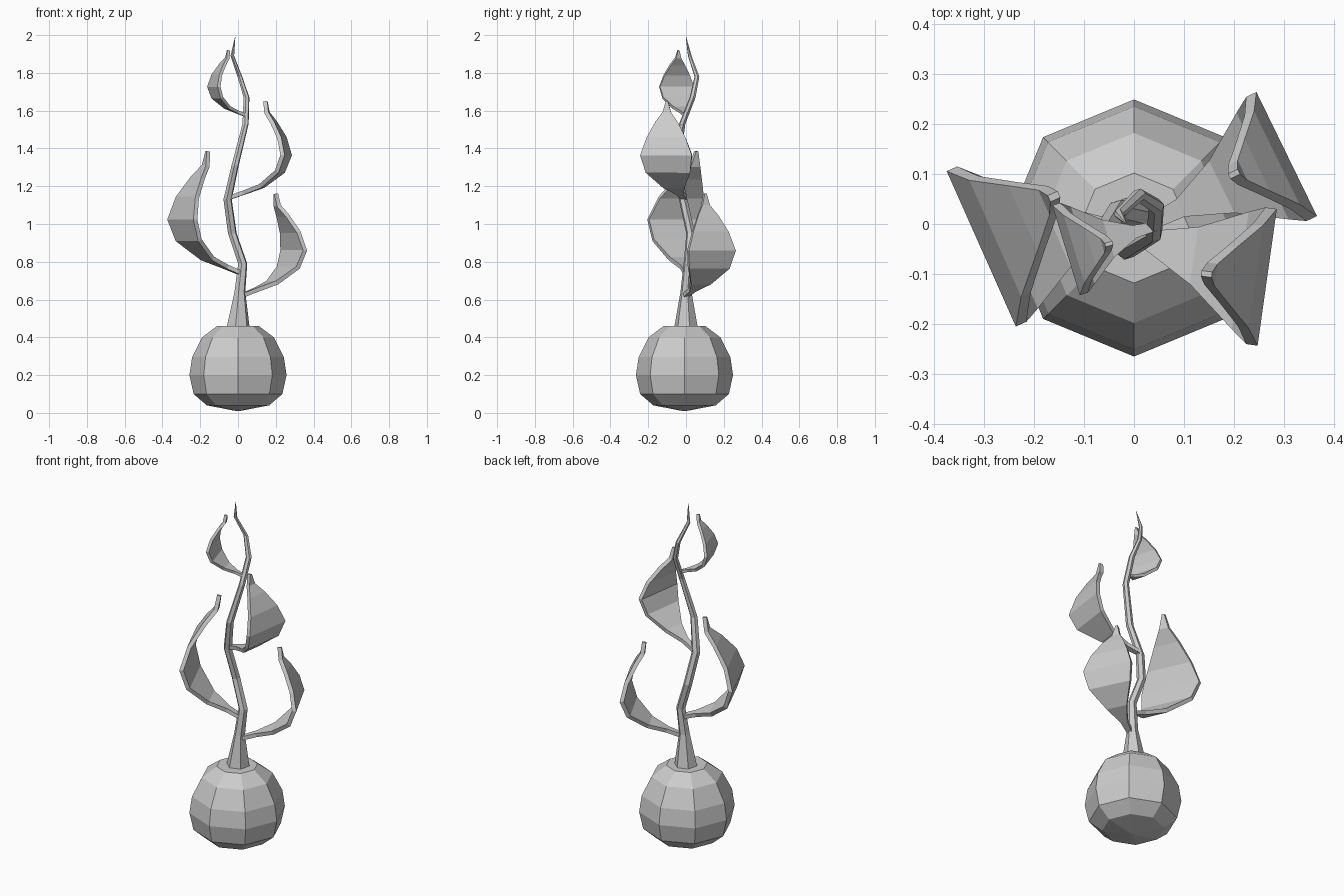
import bpy, bmesh, math
from mathutils import Vector

cube = bpy.data.objects.get("Cube")
if cube:
    bpy.data.objects.remove(cube, do_unlink=True)

grey = bpy.data.materials.new("plain_grey")
grey.use_nodes = True
grey.diffuse_color = (0.6, 0.6, 0.6, 1)
grey.node_tree.nodes["Principled BSDF"].inputs["Base Color"].default_value = (0.6, 0.6, 0.6, 1)


def finish(name, bm):
    bmesh.ops.remove_doubles(bm, verts=bm.verts, dist=0.0005)
    bmesh.ops.recalc_face_normals(bm, faces=bm.faces)
    mesh = bpy.data.meshes.new(name)
    bm.to_mesh(mesh)
    bm.free()
    mesh.materials.append(grey)
    obj = bpy.data.objects.new(name, mesh)
    bpy.context.collection.objects.link(obj)
    return obj


def loft(name, stations, sides, turn=0.0):
    """Skin horizontal rings given as (x, y, z, radius)."""
    bm = bmesh.new()
    rings = []
    for x, y, z, r in stations:
        angles = [turn + math.tau * i / sides for i in range(sides)]
        rings.append([bm.verts.new((x + r * math.cos(a), y + r * math.sin(a), z)) for a in angles])
    for low, high in zip(rings, rings[1:]):
        for i in range(sides):
            j = (i + 1) % sides
            bm.faces.new((low[i], low[j], high[j], high[i]))
    bm.faces.new(rings[0][::-1])
    bm.faces.new(rings[-1])
    return finish(name, bm)


# Faceted bulb
bulb = [(0.01, 0.01), (0.165, 0.04), (0.235, 0.1), (0.257, 0.2),
        (0.243, 0.295), (0.19, 0.4), (0.11, 0.46)]
loft("bulb", [(0, -0.008, z, r) for r, z in bulb], 8)

# Twisting stem with a flared foot
loft("stem", [
    (0, 0, 0.44, 0.066), (0.01, 0, 0.64, 0.03), (0.025, 0.012, 0.79, 0.025),
    (-0.03, 0.025, 0.95, 0.024), (-0.055, -0.015, 1.13, 0.023),
    (-0.015, -0.052, 1.31, 0.02), (0.04, -0.02, 1.53, 0.017),
    (0.045, 0.035, 1.67, 0.016), (0.01, 0.058, 1.78, 0.013),
    (-0.03, 0.02, 1.89, 0.01), (-0.015, 0, 1.99, 0.001)], 6, 0.3)

# Shared leaf outline: height, reach toward the belly, half width (all fractions)
LOWER = [(0, 0, 0.1), (0.05, 0.25, 0.14), (0.12, 0.57, 0.42), (0.27, 0.89, 0.86), (0.44, 1, 1)]
UPPER = [(0.62, 0.8, 0.75), (0.78, 0.4, 0.42), (0.88, 0.08, 0.16), (1, 0, 0.04)]


def leaf(name, base, belly, tip, half_width, across, thickness):
    """Curled leaf; across is the compass angle of its width in degrees."""
    base, tip = Vector(base), Vector(tip)
    a = math.radians(across)
    side = Vector((math.cos(a), math.sin(a), 0)) * half_width
    bm = bmesh.new()
    rows = []
    for anchor, part in ((base, LOWER), (tip, UPPER)):
        for height, reach, width in part:
            p = anchor.lerp(Vector((*belly, 0)), reach)
            p.z = base.z + (tip.z - base.z) * height
            rows.append([bm.verts.new(p - side * width), bm.verts.new(p + side * width)])
    for (l0, r0), (l1, r1) in zip(rows, rows[1:]):
        bm.faces.new((l0, r0, r1, l1))
    obj = finish(name, bm)
    mod = obj.modifiers.new("thickness", "SOLIDIFY")
    mod.thickness = thickness
    mod.offset = 0
    mod.use_even_offset = True


leaf("lower_left_leaf", (0.03, 0, 0.625), (0.295, 0.135), (0.2, 0.1, 1.16), 0.138, 116, 0.022)
leaf("lower_right_leaf", (0.015, 0.005, 0.74), (-0.295, -0.045), (-0.16, 0.055, 1.385), 0.17, 114, 0.022)
leaf("upper_left_leaf", (-0.045, -0.01, 1.14), (0.255, -0.105), (0.145, -0.1, 1.65), 0.138, 82, 0.022)
leaf("upper_right_leaf", (0.04, -0.005, 1.575), (-0.128, -0.05), (-0.05, -0.04, 1.92), 0.094, 107, 0.016)
